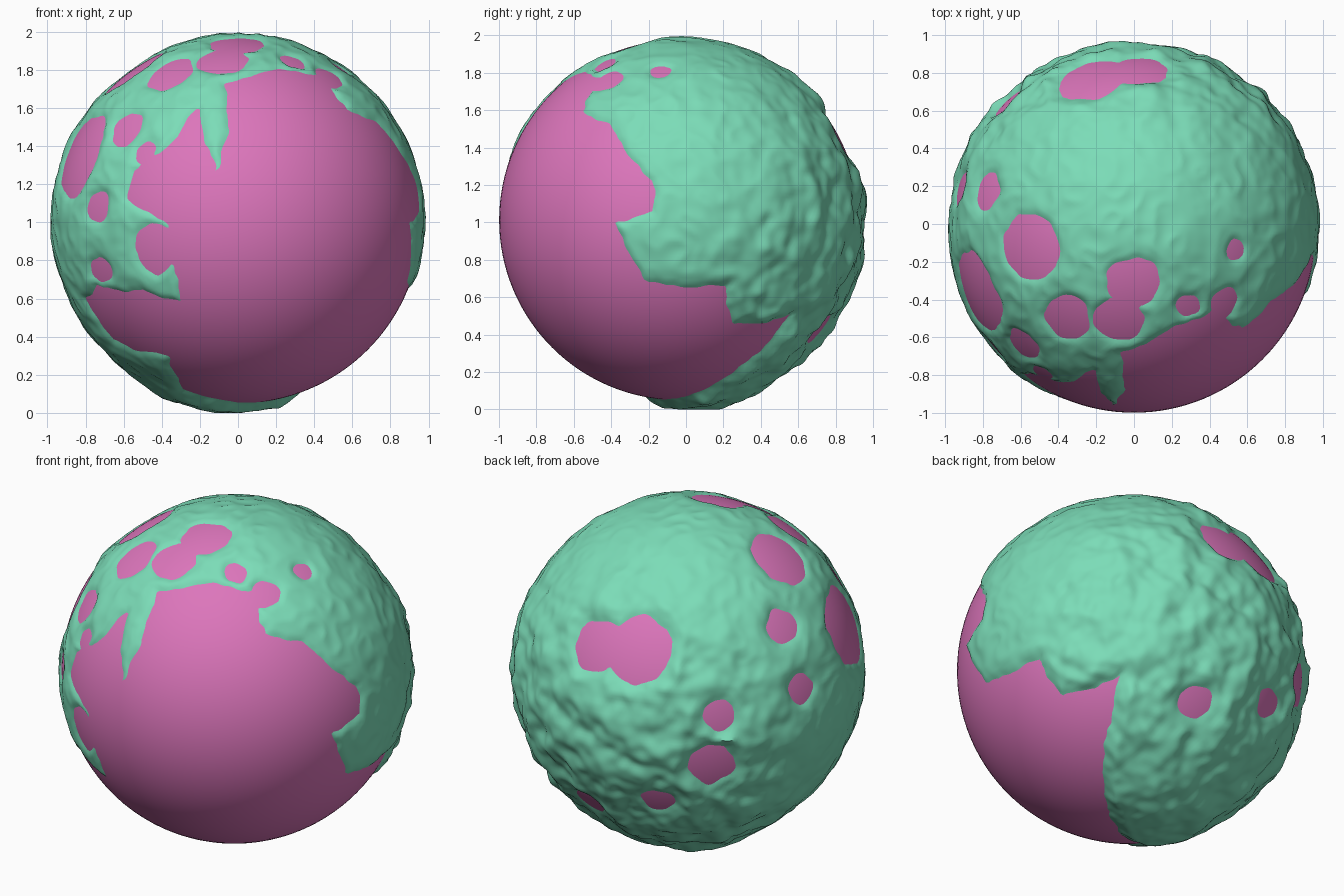
import bpy, bmesh, math
from mathutils import Vector, noise

if "Cube" in bpy.data.objects:
    bpy.data.objects.remove(bpy.data.objects["Cube"])

R = 0.963
C = Vector((0, -0.036, 1.012))
k, s, c = math.sqrt(0.5), math.sin(math.radians(25)), math.cos(math.radians(25))
# viewing directions: right axis, up axis (front, right, top, back-left, back-right-below)
X, Y, Z = Vector((1, 0, 0)), Vector((0, 1, 0)), Vector((0, 0, 1))
AXES = {
    "F": (X, Z), "R": (Y, Z), "T": (X, Y),
    "B": (-k * (X + Y), k * s * (X - Y) + c * Z),
    "D": (k * (Y - X), k * s * (X + Y) + c * Z),
}


def on_globe(view, u, v):
    """Unit direction of a point seen in a view."""
    right, up = AXES[view]
    if view in "FRT":
        u -= C.dot(right)
        v -= C.dot(up)
    u, v = u / R, v / R
    w = math.sqrt(max(0, 1 - u * u - v * v))
    return (right * u + up * v + right.cross(up) * w).normalized()


# coastline of the main ocean
COAST = [
    ("F", [(-.05, 1.5), (-.08, 1.72), (.2, 1.8)]),
    ("T", [(.43, -.44), (.57, -.56)]),
    ("R", [(-.4, 1.53), (-.18, 1.22), (-.18, 1.06), (-.37, 1), (-.24, .7), (.22, .66),
           (.25, .45), (.56, .5), (.28, .22)]),
    ("F", [(.1, .055), (-.3, .13), (-.37, .3), (-.65, .38), (-.8, .6), (-.74, .66), (-.5, .64),
           (-.3, .58), (-.36, .98), (-.58, 1.12), (-.55, 1.28), (-.38, 1.38), (-.2, 1.61),
           (-.12, 1.25)]),
]
# lakes and small seas: u, v, radius
LAKES = {
    "F": [(-.43, .86, .13), (-.74, 1.08, .08), (-.58, 1.48, .08), (-.48, 1.37, .06),
          (-.72, .75, .08), (-.84, 1.36, .22)],
    "T": [(0, -.31, .14), (-.08, -.51, .13), (-.35, -.5, .13), (.28, -.43, .06), (.54, -.13, .06),
          (.48, -.42, .08), (-.56, -.12, .18), (-.58, -.64, .1), (-.76, -.4, .1)],
    "B": [(.85, .13, .19), (.41, .19, .1), (-.62, .16, .15), (-.42, .12, .19), (0, -.28, .09),
          (-.05, -.55, .13), (.48, -.16, .09)],
    "D": [(.43, -.26, .1), (.8, -.26, .09)],
}

# flatten the ocean outline stereographically around its middle
MID = Vector((.3, -.9, -.3)).normalized()
E1 = MID.orthogonal().normalized()
E2 = MID.cross(E1)


def flat(d):
    f = 2 / max(1e-4, 1 + d.dot(MID))
    return d.dot(E1) * f, d.dot(E2) * f


pts = [flat(on_globe(view, *p)) for view, run in COAST for p in run]
SEGS = [(ax, ay, bx - ax, by - ay) for (ax, ay), (bx, by) in zip(pts, pts[1:] + pts[:1])]
lakes = [(on_globe(view, u, v), r / R) for view, rows in LAKES.items() for u, v, r in rows]


def coast_distance(d):
    """Positive on the land side of the ocean coast."""
    x, y = flat(d)
    best, inside = 1e9, False
    for ax, ay, dx, dy in SEGS:
        px, py = x - ax, y - ay
        t = min(1, max(0, (px * dx + py * dy) / (dx * dx + dy * dy)))
        best = min(best, (px - t * dx) ** 2 + (py - t * dy) ** 2)
        if (ay > y) != (ay + dy > y) and px < dx * py / dy:
            inside = not inside
    dist = math.sqrt(best) * (1 + d.dot(MID)) / 2
    return -dist if inside else dist


def smooth(a, b, x):
    t = min(1, max(0, (x - a) / (b - a)))
    return t * t * (3 - 2 * t)


SOUTH = Vector((-.12, .13, -.98)).normalized()


def height(d):
    """Height of the ground above the sea."""
    e = d + 0.025 * noise.noise_vector(d * 7) + 0.012 * noise.noise_vector(d * 16)
    e.normalize()
    land = min([coast_distance(e)] + [(e - p).length - r for p, r in lakes])
    rise = smooth(0, .09, land)
    rough = smooth(-.1, .75, d.y - .35 * d.z)
    bump = .02 + .03 * noise.noise(d * 6.5) + .014 * noise.noise(d * 14)
    calm = .01 + .008 * noise.noise(d * 5) - .015 * abs(noise.noise(d * 9))
    h = max(-.03, min(.01, land * .4))
    h += rise * (rough * bump + (1 - rough) * max(0, calm))
    h += rise * .03 * smooth(.85, 1, d.dot(SOUTH))
    return max(h, .003) if land > .02 else h


def material(name, color):
    m = bpy.data.materials.new(name)
    m.diffuse_color = (*color, 1)
    m.use_nodes = True
    m.node_tree.nodes["Principled BSDF"].inputs["Base Color"].default_value = m.diffuse_color
    return m


# ocean ball
bpy.ops.mesh.primitive_uv_sphere_add(segments=128, ring_count=64, radius=R, location=C)
ocean = bpy.context.object
ocean.name = "ocean"
ocean.data.materials.append(material("sea", (.72, .18, .5)))
bpy.ops.object.shade_smooth()

# raised land shell, open where it lies under the sea
bm = bmesh.new()
bmesh.ops.create_icosphere(bm, subdivisions=7, radius=1)
if len(bm.verts) > 60000:
    bm.clear()
    bmesh.ops.create_icosphere(bm, subdivisions=6, radius=1)
depth = {}
for v in bm.verts:
    d = v.co.normalized()
    depth[v] = height(d)
    v.co = d * (R + depth[v])
    v.co.z = max(v.co.z, -C.z)
sunk = [f for f in bm.faces if all(depth[v] < -.004 for v in f.verts)]
bmesh.ops.delete(bm, geom=sunk, context="FACES")
mesh = bpy.data.meshes.new("land")
bm.to_mesh(mesh)
bm.free()
land = bpy.data.objects.new("land", mesh)
land.location = C
bpy.context.collection.objects.link(land)
mesh.materials.append(material("ground", (.2, .72, .48)))
bpy.ops.object.select_all(action="DESELECT")
land.select_set(True)
bpy.context.view_layer.objects.active = land
bpy.ops.object.shade_smooth_by_angle(angle=math.radians(50))
